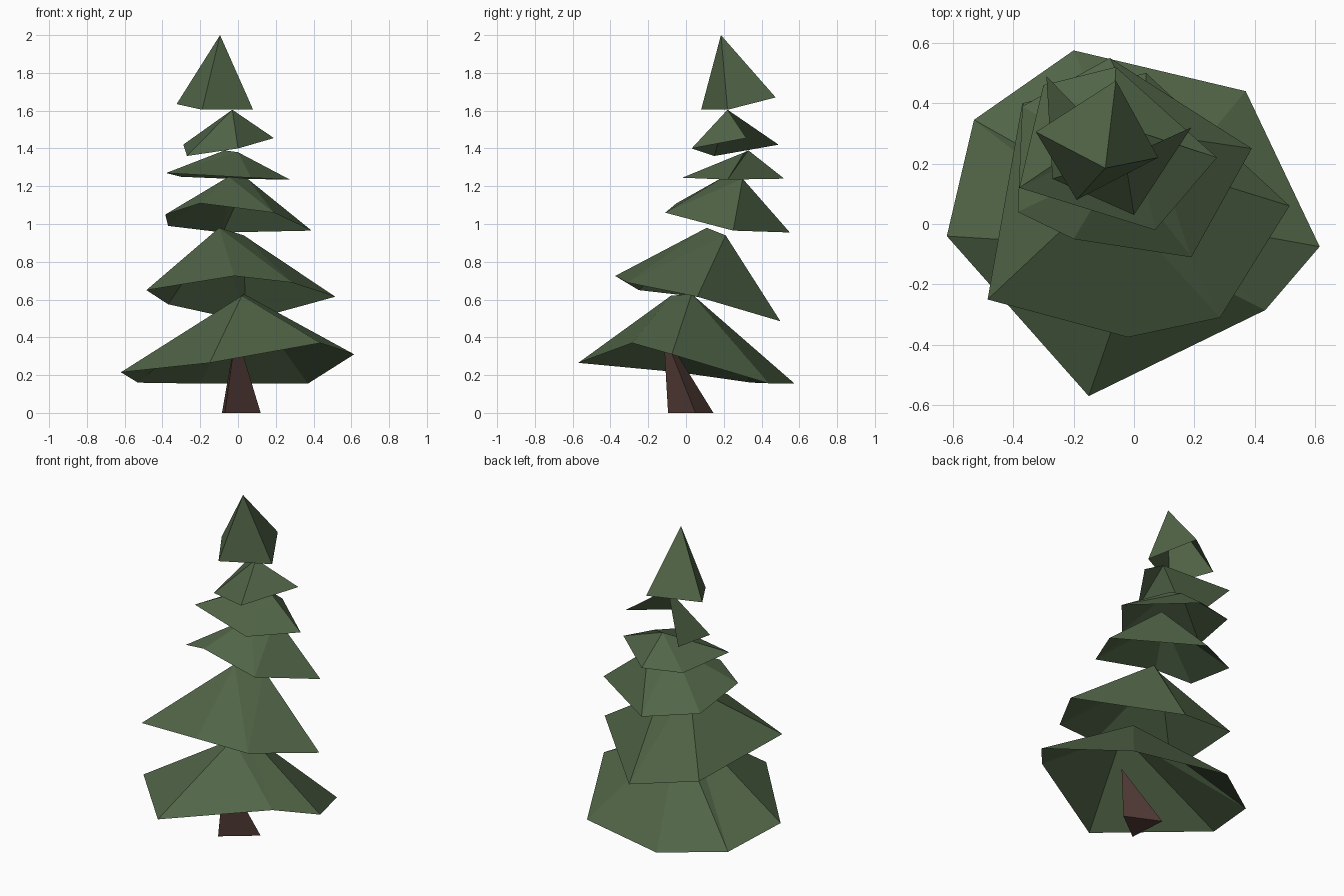
import bpy
import bmesh
from mathutils import Vector

default_cube = bpy.data.objects.get("Cube")
if default_cube:
    bpy.data.objects.remove(default_cube, do_unlink=True)


def make_material(name, colour):
    material = bpy.data.materials.new(name)
    material.use_nodes = True
    material.diffuse_color = colour
    shader = next(n for n in material.node_tree.nodes if n.type == "BSDF_PRINCIPLED")
    shader.inputs["Base Color"].default_value = colour
    return material


needle_green = make_material("needle green", (0.082, 0.13, 0.063, 1))
bark_brown = make_material("bark brown", (0.1, 0.052, 0.044, 1))


def make_spire(name, material, rim, peaks, closed=True, capped=False):
    """Flat-sided spire: rim runs counterclockwise, peaks holds one or two tips."""
    bm = bmesh.new()
    base = [bm.verts.new(point) for point in rim]
    tips = [bm.verts.new(point) for point in peaks]
    middle = sum((Vector(point) for point in peaks), Vector()) / len(peaks)

    def tip_for(vert):
        # Each rim corner rises to the tip lying on its own side
        return max(tips, key=lambda tip: (vert.co - middle).xy.dot((tip.co - middle).xy))

    count = len(base)
    for i in range(count if closed else count - 1):
        start, end = base[i], base[(i + 1) % count]
        first, last = tip_for(start), tip_for(end)
        bm.faces.new((start, end, last))
        if first is not last:
            bm.faces.new((start, last, first))
    if capped:
        bm.faces.new(list(reversed(base)))

    mesh = bpy.data.meshes.new(name)
    bm.to_mesh(mesh)
    bm.free()
    mesh.materials.append(material)
    spire = bpy.data.objects.new(name, mesh)
    bpy.context.collection.objects.link(spire)
    return spire


# Leaning three-sided trunk, closed underneath
make_spire("trunk", bark_brown,
           rim=[(-.07, -.095, 0), (.12, .05, 0), (-.085, .145, 0)],
           peaks=[(-.01, -.12, .43)], capped=True)

# Hollow, tilted branch skirts from the ground up
make_spire("bottom_branches", needle_green,
           rim=[(-.62, -.04, .215), (-.15, -.57, .265), (.435, -.285, .37),
                (.615, -.075, .31), (.37, .44, .155), (-.2, .575, .155),
                (-.53, .345, .16)],
           peaks=[(.02, -.08, .62), (.03, .03, .63)])

make_spire("lower_branches", needle_green,
           rim=[(-.485, -.25, .65), (-.02, -.375, .725), (.285, -.31, .69),
                (.515, .06, .615), (.04, .5, .485), (-.37, .4, .575)],
           peaks=[(-.1, .11, .98), (.03, .21, .94)])

make_spire("middle_branches", needle_green,
           rim=[(-.385, .04, 1.05), (-.2, -.05, 1.11), (.19, -.11, 1.06),
                (.39, .25, .965), (-.08, .55, .955), (-.37, .39, .99)],
           peaks=[(-.05, .2, 1.25), (.05, .3, 1.24)])

make_spire("upper_branches", needle_green,
           rim=[(-.38, .12, 1.27), (.07, -.02, 1.245), (.275, .22, 1.235),
                (-.06, .52, 1.24), (-.3, .46, 1.25)],
           peaks=[(-.07, .33, 1.39), (0, .31, 1.38)])

# This skirt is left open at the back
make_spire("high_branches", needle_green,
           rim=[(-.29, .49, 1.42), (-.27, .15, 1.36), (0, .03, 1.4), (.19, .32, 1.455)],
           peaks=[(-.03, .22, 1.605)], closed=False)

make_spire("treetop", needle_green,
           rim=[(-.19, .08, 1.605), (.08, .22, 1.605), (-.06, .475, 1.67),
                (-.325, .305, 1.635)],
           peaks=[(-.095, .185, 2)])
